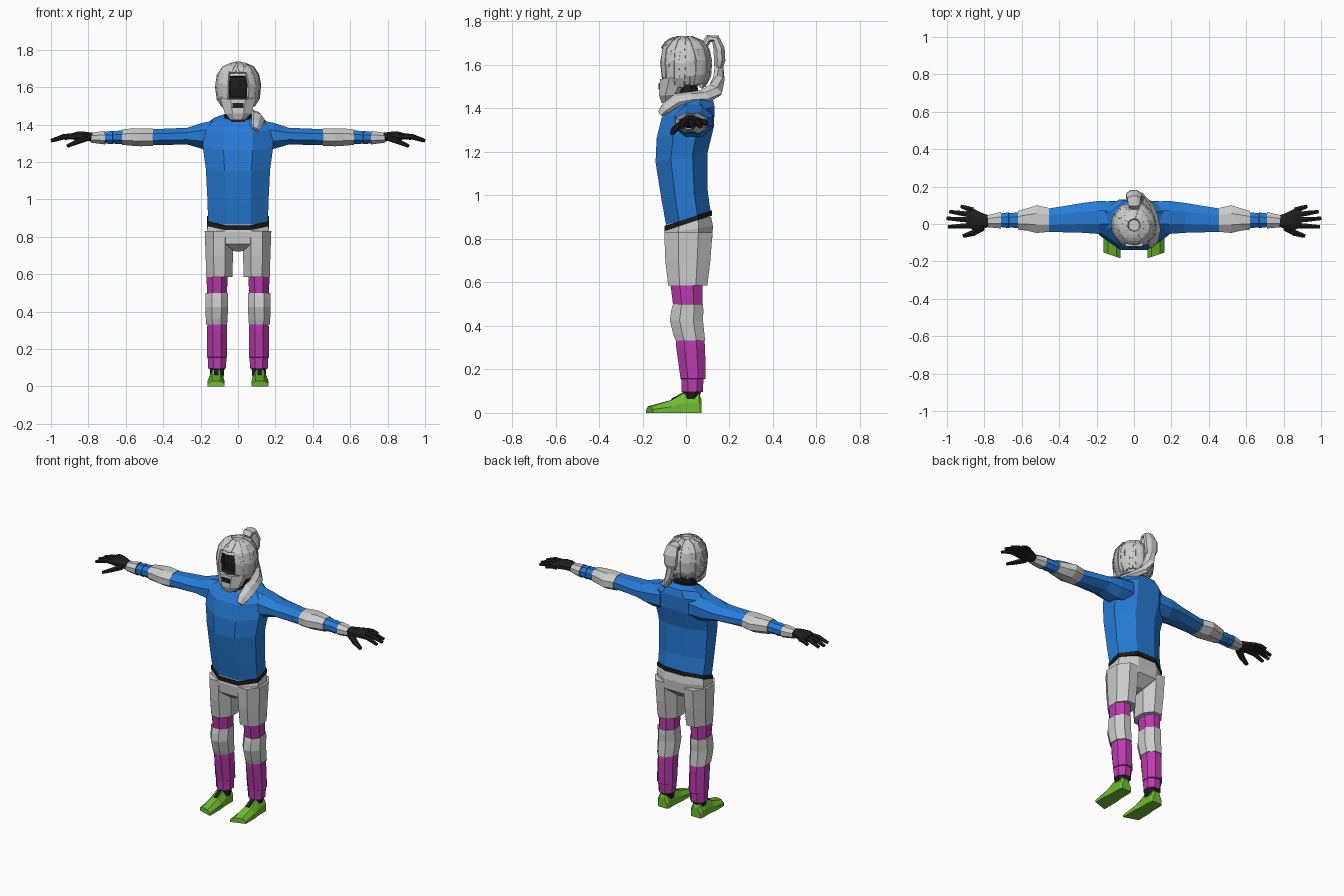
import bpy, bmesh, math, random
from mathutils import Vector

random.seed(4)
if "Cube" in bpy.data.objects:
    bpy.data.objects.remove(bpy.data.objects["Cube"])


def material(name, color):
    m = bpy.data.materials.new(name)
    m.use_nodes = True
    m.diffuse_color = (*color, 1)
    m.node_tree.nodes["Principled BSDF"].inputs["Base Color"].default_value = (*color, 1)
    return m


grey = material("light grey", (.6, .6, .6))
blue = material("blue", (.02, .2, .68))
magenta = material("magenta", (.5, .045, .43))
green = material("green", (.16, .5, .03))
black = material("black", (.013, .013, .013))


def skin(name, rings, mats):
    """Join rings of points into a closed flat-shaded solid; one material per band."""
    slots = list(dict.fromkeys(mats))
    bm = bmesh.new()
    loops = [[bm.verts.new(p) for p in r] for r in rings]
    n = len(loops[0])
    for i, (a, b) in enumerate(zip(loops, loops[1:])):
        for k in range(n):
            j = (k + 1) % n
            f = bm.faces.new((a[k], a[j], b[j], b[k]))
            f.material_index = slots.index(mats[min(i, len(mats) - 1)])
    bm.faces.new(loops[0]).material_index = slots.index(mats[0])
    bm.faces.new(loops[-1]).material_index = slots.index(mats[-1])
    bmesh.ops.recalc_face_normals(bm, faces=bm.faces)
    me = bpy.data.meshes.new(name)
    bm.to_mesh(me)
    bm.free()
    for m in slots:
        me.materials.append(m)
    ob = bpy.data.objects.new(name, me)
    bpy.context.collection.objects.link(ob)
    return ob


def circle(n, flat=True):
    """Unit polygon, with flat sides or corners on the axes."""
    off, k = (.5, 1 / math.cos(math.pi / n)) if flat else (0, 1)
    angles = [(i + off) * math.tau / n for i in range(n)]
    return [(k * math.cos(a), k * math.sin(a)) for a in angles]


def upright(name, rows, mats, n=8, flat=True, x=0, tilt=0):
    """Rows are height, half width, front y, back y."""
    rings = []
    for z, rx, yf, yb in rows:
        ys = [((yf + yb) / 2 + s * (yb - yf) / 2, c) for c, s in circle(n, flat)]
        rings.append([(x + rx * c, y, z + tilt * y) for y, c in ys])
    return skin(name, rings, mats)


def sideways(name, rows, mats, side):
    """Rows are x, centre y, centre z, half depth, half height."""
    return skin(name, [[(side * x, y + ry * c, z + rz * s) for c, s in circle(8)]
                       for x, y, z, ry, rz in rows], mats)


def tube(name, points, radii, mat, centre, n=6):
    """Sweep an ellipse along points; radii are (across, outward) pairs."""
    pts = [Vector(p) for p in points]
    rings = []
    for i, p in enumerate(pts):
        t = (pts[min(i + 1, len(pts) - 1)] - pts[max(i - 1, 0)]).normalized()
        across = t.cross(p - Vector(centre)).normalized()
        out = across.cross(t)
        rings.append([p + across * radii[i][0] * c + out * radii[i][1] * s for c, s in circle(n)])
    return skin(name, rings, [mat])


# Sweater body, hem, collar and neck
upright("sweater_body", [(.885, .16, -.092, .115), (1.0, .163, -.112, .1), (1.18, .172, -.14, .1),
                         (1.29, .188, -.135, .128), (1.38, .188, -.112, .132),
                         (1.425, .125, -.075, .122), (1.445, .075, -.045, .09)], [blue], tilt=.2)
upright("sweater_hem", [(.868, .166, -.098, .12), (.892, .166, -.1, .12)], [black], tilt=.33)
upright("collar", [(1.41, .08, -.08, .08), (1.45, .07, -.06, .075)], [black], tilt=.2)
upright("neck", [(1.38, .055, -.05, .06), (1.57, .052, -.055, .05)], [black])

# Shorts seat
upright("shorts_seat", [(.73, .035, -.05, .06), (.775, .155, -.095, .12),
                        (.84, .166, -.1, .124), (.885, .158, -.09, .115)], [grey], tilt=.15)

for side, word in ((1, "left"), (-1, "right")):
    # Legs
    upright(word + "_shorts_leg", [(.585, .07, -.082, .098), (.7, .073, -.095, .112),
                                   (.83, .078, -.1, .122)], [grey], x=side * .1)
    upright(word + "_leg", [(.095, .048, -.02, .078), (.155, .05, -.022, .08),
                            (.157, .054, -.025, .09), (.3, .053, -.045, .088),
                            (.42, .05, -.05, .075), (.62, .058, -.075, .075)],
            [magenta], x=side * .112)
    upright(word + "_knee_pad", [(.332, .056, -.048, .088), (.36, .058, -.058, .085),
                                 (.425, .061, -.074, .078), (.47, .06, -.068, .08),
                                 (.5, .061, -.06, .078)], [grey], x=side * .114)
    upright(word + "_ankle", [(.05, .035, -.015, .055), (.1, .04, -.015, .07)],
            [black], x=side * .112)

    # Wedge shoes, slanted across the toe
    rings = []
    for y, w, h, skew in ((.072, .032, .06, 0), (.06, .04, .088, 0), (-.015, .04, .09, 0),
                          (-.07, .046, .058, .1), (-.168, .046, .03, .33)):
        outline = [(-w, 0), (-w, h * .5), (-w * .5, h), (w * .5, h), (w, h * .5), (w, 0)]
        rings.append([(side * (.117 + u), y + skew * u, v) for u, v in outline])
    skin(word + "_shoe", rings, [green])
    tube(word + "_shoe_tongue", [(side * .115, -.012, .09), (side * .115, -.066, .061)],
         [(.012, .004)] * 2, black, (0, 0, -5), 4)

    # Sleeve with blue cuff band and grey wrist band
    sideways(word + "_sleeve", [(.1, .035, 1.345, .085, .08), (.19, .035, 1.34, .088, .07),
                                (.27, .033, 1.338, .08, .045), (.46, .02, 1.333, .062, .042),
                                (.62, .02, 1.333, .042, .037), (.668, .02, 1.331, .038, .033),
                                (.67, .02, 1.331, .042, .036), (.71, .02, 1.33, .037, .031),
                                (.712, .02, 1.33, .044, .036), (.785, .015, 1.33, .032, .027)],
             [blue] * 8 + [grey], side)
    sideways(word + "_elbow_pad", [(.455, .022, 1.332, .064, .046), (.52, .026, 1.332, .074, .048),
                                   (.57, .024, 1.333, .06, .046), (.62, .02, 1.333, .05, .041)],
             [grey], side)

    # Hand
    sideways(word + "_palm", [(.77, .015, 1.332, .028, .024), (.82, .016, 1.338, .046, .024),
                              (.86, .026, 1.34, .056, .022), (.895, .034, 1.336, .052, .016)],
             [black], side)
    for finger, y, tip_x, tip_y in (("little", .074, .925, .094), ("ring", .048, .985, .066),
                                    ("middle", .02, 1, .03), ("index", -.008, .992, -.015)):
        tube(f"{word}_{finger}_finger",
             [(side * .86, y, 1.336), (side * (.86 + tip_x) / 2, (y + tip_y) / 2, 1.337),
              (side * tip_x, tip_y, 1.337 - (tip_x - .86) * .17)],
             [(.014, .014), (.013, .012), (.009, .008)], black, (side * .9, 0, -5))
    tube(word + "_thumb", [(side * .81, -.018, 1.328), (side * .86, -.048, 1.308),
                           (side * .912, -.064, 1.285)],
         [(.019, .015), (.016, .012), (.01, .008)], black, (side * .85, 0, -5))

# Head shell with a dark recessed face opening
head = upright("head_shell", [(1.505, .08, -.095, .065), (1.54, .098, -.112, .09),
                              (1.595, .107, -.119, .106), (1.66, .105, -.114, .107),
                              (1.7, .08, -.09, .078), (1.718, .035, -.045, .035)],
               [grey, black], 12, False)
bm = bmesh.new()
bm.from_mesh(head.data)
opening = []
for f in bm.faces:
    c = f.calc_center_median()
    in_face = 1.54 < c.z < 1.66 and abs(c.x) < .05 and c.y < -.08
    f.material_index = int(in_face)
    if in_face:
        opening.append(f)
bmesh.ops.inset_region(bm, faces=opening, thickness=.004, depth=-.025)
for f in bm.faces:
    c = f.calc_center_median()
    if 1.535 < c.z < 1.665 and abs(c.x) < .056 and -.112 < c.y < -.06:
        f.material_index = 1
bm.to_mesh(head.data)
bm.free()

# Jaw with a mouth plate
upright("jaw", [(1.43, .04, -.112, -.05), (1.465, .07, -.124, -.025), (1.54, .095, -.12, .03)],
        [grey], tilt=.05)
upright("mouth", [(1.488, .028, -.126, -.118), (1.515, .03, -.126, -.118)], [black], 4)


def scalp(azimuth, elevation, lift=1.0):
    """Point on the boxy rounded head, angles in degrees."""
    a, e = math.radians(azimuth), math.radians(elevation)
    r = math.cos(e) ** .75
    z = math.copysign(abs(math.sin(e)) ** .85, e)
    return (.11 * lift * r * math.cos(a), -.006 + .114 * lift * r * math.sin(a), 1.6 + .122 * z * lift)


# Hair locks falling from the crown, kept short above the face
for i in range(30):
    azimuth = i * 12 - 90
    from_face = abs((azimuth + 90 + 180) % 360 - 180)
    low = 34 if from_face < 30 else random.uniform(-54, -40)
    lift = random.uniform(.99, 1.04)
    steps = [80 + (low - 80) * k / 5 for k in range(6)]
    widths = [.007, .013, .016, .016, .015, .008]
    tube(f"hair_lock_{i + 1}", [scalp(azimuth + random.uniform(-3, 3), e, lift) for e in steps],
         [(w, .008) for w in widths], grey, (0, 0, 1.55), 4)

# Bun and the braid that wraps over the left shoulder
tube("hair_bun", [(0, .085, 1.69), (0, .105, 1.722), (0, .135, 1.72),
                  (0, .152, 1.675), (0, .155, 1.62), (0, .148, 1.58)],
     [(.022, .018), (.03, .018), (.036, .02), (.044, .026), (.04, .026), (.026, .018)],
     grey, (0, .06, 1.6), 8)
tube("hair_braid", [(0, .152, 1.6), (.012, .152, 1.54), (.035, .135, 1.485), (.075, .085, 1.455),
                    (.1, .02, 1.45), (.108, -.04, 1.44), (.1, -.095, 1.4), (.095, -.118, 1.375)],
     [(.026, .018), (.03, .018), (.034, .02), (.034, .02),
      (.032, .018), (.036, .018), (.03, .016), (.018, .01)], grey, (0, 0, 1.3))
